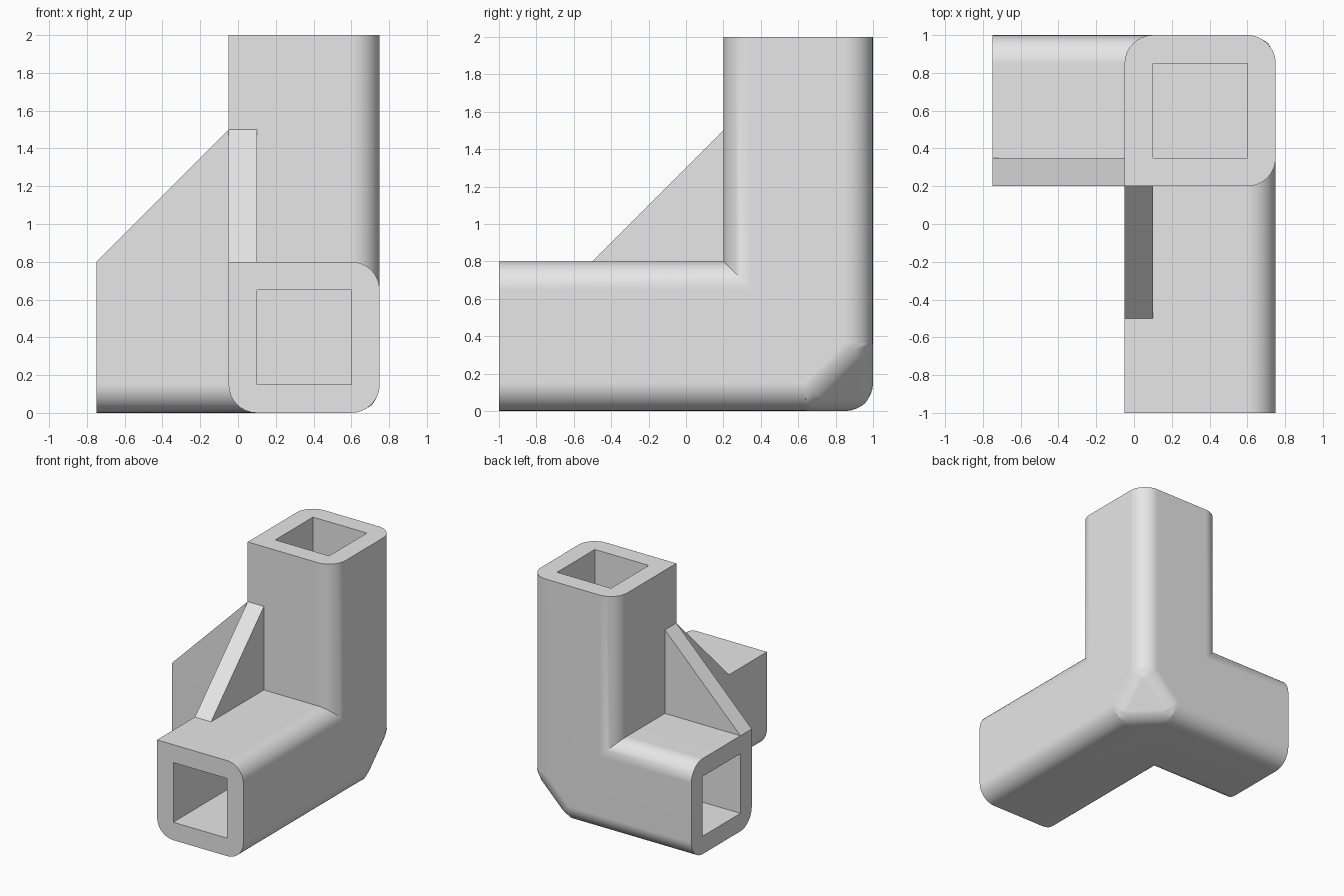
import bpy
import bmesh
from mathutils import Vector

cube = bpy.data.objects.get("Cube")
if cube:
    bpy.data.objects.remove(cube, do_unlink=True)

# One plain grey material
grey = bpy.data.materials.new("light_grey")
grey.use_nodes = True
grey.diffuse_color = (0.8, 0.8, 0.8, 1)
for node in grey.node_tree.nodes:
    if node.type == 'BSDF_PRINCIPLED':
        node.inputs["Base Color"].default_value = (0.8, 0.8, 0.8, 1)

# Grid planes: arm end, inner side, outer side on each axis
XS = (-0.75, -0.05, 0.75)
YS = (-1.0, 0.2, 1.0)
ZS = (2.0, 0.8, 0.0)
INNER = Vector((XS[1], YS[1], ZS[1]))
OUTER = Vector((XS[2], YS[2], ZS[2]))
ENDS = (XS[0], YS[0], ZS[0])
RADIUS = 0.15
WALL = 0.15
CHAMFER = 0.4


def make_object(name, bm):
    bmesh.ops.recalc_face_normals(bm, faces=bm.faces)
    mesh = bpy.data.meshes.new(name)
    bm.to_mesh(mesh)
    bm.free()
    mesh.materials.append(grey)
    obj = bpy.data.objects.new(name, mesh)
    bpy.context.collection.objects.link(obj)
    return obj


def select(obj):
    bpy.ops.object.select_all(action='DESELECT')
    obj.select_set(True)
    bpy.context.view_layer.objects.active = obj


def box(name, a, b):
    bm = bmesh.new()
    bmesh.ops.create_cube(bm, size=1)
    for v in bm.verts:
        v.co = Vector([(p + q) / 2 + c * abs(q - p) for p, q, c in zip(a, b, v.co)])
    return make_object(name, bm)


def prism(name, outline, push):
    bm = bmesh.new()
    face = bm.faces.new([bm.verts.new(p) for p in outline])
    result = bmesh.ops.extrude_face_region(bm, geom=[face])
    moved = [g for g in result["geom"] if isinstance(g, bmesh.types.BMVert)]
    bmesh.ops.translate(bm, verts=moved, vec=push)
    return make_object(name, bm)


# Three square arms around a corner block, as the skin of four grid cells
cells = {(1, 1, 1), (0, 1, 1), (1, 0, 1), (1, 1, 0)}
bm = bmesh.new()
points = {}


def corner(key):
    if key not in points:
        points[key] = bm.verts.new((XS[key[0]], YS[key[1]], ZS[key[2]]))
    return points[key]


for cell in cells:
    for axis in range(3):
        for side in (0, 1):
            beside = list(cell)
            beside[axis] += 1 if side else -1
            if tuple(beside) in cells:
                continue
            u, w = [i for i in range(3) if i != axis]
            quad = []
            for du, dw in ((0, 0), (1, 0), (1, 1), (0, 1)):
                key = list(cell)
                key[axis] += side
                key[u] += du
                key[w] += dw
                quad.append(corner(tuple(key)))
            bm.faces.new(quad)
bmesh.ops.recalc_face_normals(bm, faces=bm.faces)
bmesh.ops.dissolve_limit(bm, angle_limit=0.02, verts=bm.verts, edges=bm.edges)

# Cut the outer corner
tip = [v for v in bm.verts if (v.co - OUTER).length < 0.001]
bmesh.ops.bevel(bm, geom=tip, offset=CHAMFER, offset_type='OFFSET', segments=1,
                profile=0.5, affect='VERTICES')
bm.normal_update()

# Choose the rounded edges: not the end rims, not the inner corner
weight = bm.edges.layers.float.new("bevel_weight_edge")


def is_end(face):
    centre = face.calc_center_median()
    return any(abs(centre[i] - ENDS[i]) < 0.001 for i in range(3))


for edge in bm.edges:
    at_inner = any((v.co - INNER).length < 0.001 for v in edge.verts)
    if at_inner or any(is_end(f) for f in edge.link_faces):
        continue
    slanted = any(max(abs(c) for c in f.normal) < 0.9 for f in edge.link_faces)
    edge[weight] = 0.52 if slanted else 1.0
bracket = make_object("corner_bracket", bm)

select(bracket)
rounding = bracket.modifiers.new("rounding", 'BEVEL')
rounding.limit_method = 'WEIGHT'
rounding.width = RADIUS
rounding.segments = 8
rounding.use_clamp_overlap = False
bpy.ops.object.modifier_apply(modifier=rounding.name)

# Square sockets running from each arm end to the corner block
low = Vector((XS[1], YS[1], ZS[2])) + Vector((WALL,) * 3)
high = Vector((XS[2], YS[2], ZS[1])) - Vector((WALL,) * 3)
for axis, label in enumerate(("side", "front", "top")):
    a, b = low.copy(), high.copy()
    b[axis] = INNER[axis]
    a[axis] = ENDS[axis] + (0.1 if axis == 2 else -0.1)
    cutter = box(label + "_socket_cutter", a, b)
    cutter.hide_render = True
    select(bracket)
    cut = bracket.modifiers.new("socket", 'BOOLEAN')
    cut.operation = 'DIFFERENCE'
    cut.solver = 'EXACT'
    cut.object = cutter
    bpy.ops.object.modifier_apply(modifier=cut.name)
    bpy.data.objects.remove(cutter, do_unlink=True)

select(bracket)
bpy.ops.object.shade_smooth_by_angle(angle=0.5)
normals = bracket.modifiers.new("clean_normals", 'WEIGHTED_NORMAL')
normals.keep_sharp = True

# Triangular gussets bracing the upright arm
x, y, z = INNER
REACH = 0.7
prism("side_gusset", [(x, y, z), (x - REACH, y, z), (x, y, z + REACH)], (0, WALL, 0))
prism("front_gusset", [(x, y, z), (x, y - REACH, z), (x, y, z + REACH)], (WALL, 0, 0))
